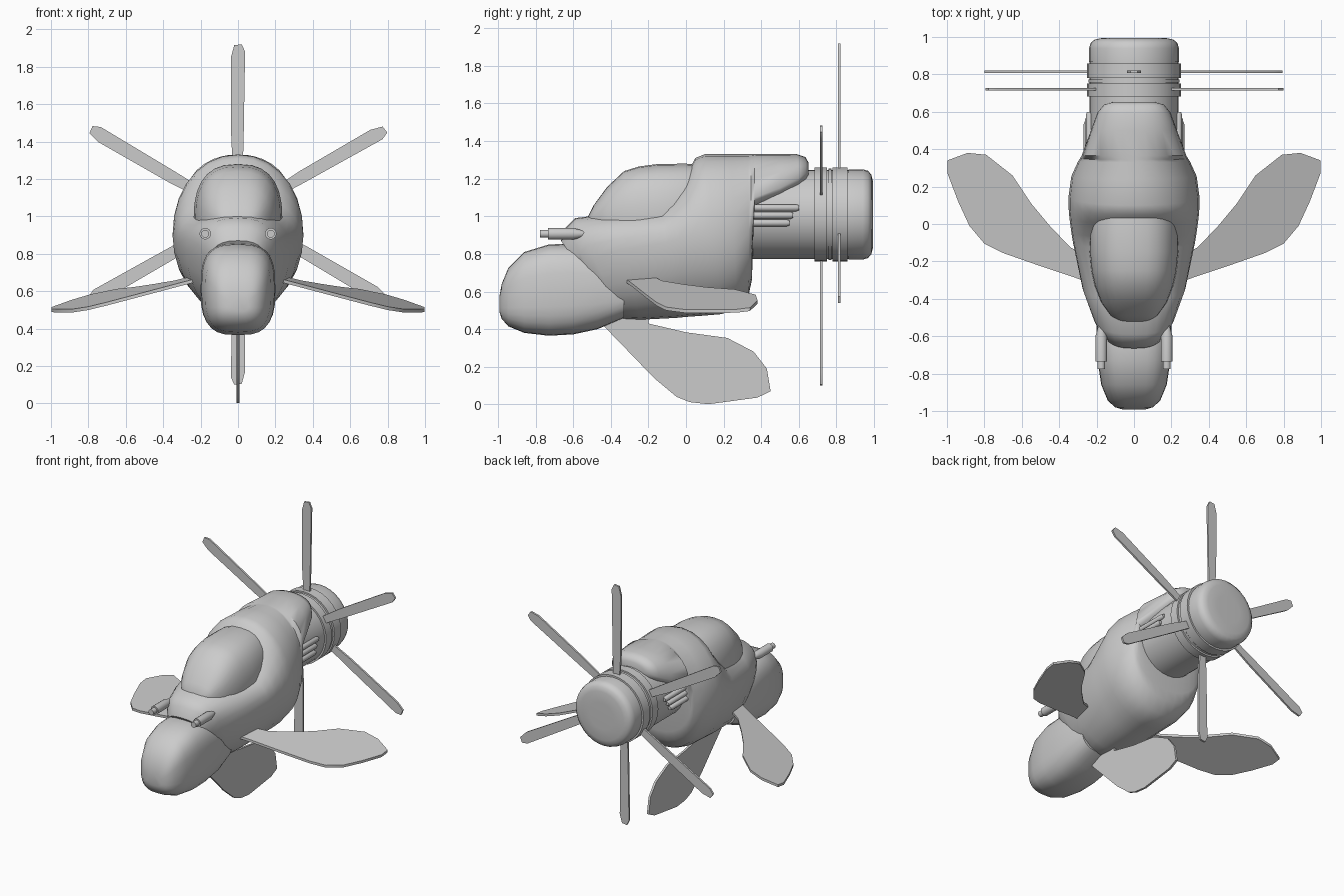
import bpy, bmesh
from math import sin, cos, pi, radians, copysign
from mathutils import Vector


def make(name, verts, faces, angle=35):
    me = bpy.data.meshes.new(name)
    me.from_pydata(verts, [], faces)
    bm = bmesh.new()
    bm.from_mesh(me)
    bmesh.ops.recalc_face_normals(bm, faces=bm.faces)
    bm.to_mesh(me)
    bm.free()
    me.shade_smooth()
    me.set_sharp_from_angle(angle=radians(angle))
    ob = bpy.data.objects.new(name, me)
    bpy.context.collection.objects.link(ob)
    return ob


def skin(name, rings, angle=35):
    """Join rings of equal point count and cap both ends."""
    n = len(rings[0])
    verts = [p for r in rings for p in r]
    faces = [(i * n + j, i * n + (j + 1) % n, (i + 1) * n + (j + 1) % n, (i + 1) * n + j)
             for i in range(len(rings) - 1) for j in range(n)]
    faces += [tuple(range(n)), tuple(range(len(verts) - n, len(verts)))]
    return make(name, verts, faces, angle)


def oval(yt, zt, yb, zb, w, zm, nt, nb, seg=28):
    """Cross-section that may lean: top at (yt, zt), bottom at (yb, zb)."""
    pts = []
    for k in range(seg):
        c, s = cos(2 * pi * k / seg), sin(2 * pi * k / seg)
        n = nt if s > 0 else nb
        x = w * copysign(abs(c) ** (2 / n), c)
        h = abs(s) ** (2 / n)
        z = zm + (zt - zm) * h if s > 0 else zm - (zm - zb) * h
        pts.append((x, yb + (yt - yb) * (z - zb) / (zt - zb), z))
    return pts


def lathe(name, profile, x=0, z=1.01, seg=32):
    """Turn a (y, radius) profile about an axis along y."""
    return skin(name, [[(x + r * cos(2 * pi * k / seg), y, z + r * sin(2 * pi * k / seg))
                        for k in range(seg)] for y, r in profile])


def slab(name, points, thick):
    """Flat plate from an outline, thickened along a vector."""
    t = Vector(thick) / 2
    return skin(name, [[Vector(p) - t for p in points], [Vector(p) + t for p in points]])


# Main body with raised spine behind the cockpit
body = [(-.665, .87, -.41, .51, .16, .72, 2.6, 2.4),
        (-.64, .94, -.38, .475, .19, .74, 2.6, 2.3),
        (-.59, .99, -.34, .455, .215, .78, 2.6, 2.2),
        (-.40, 1.015, -.24, .45, .275, .82, 2.5, 2.1),
        (-.13, 1.045, -.05, .46, .325, .86, 2.4, 2),
        (-.07, 1.12, 0, .465, .335, .88, 2.2, 2),
        (0, 1.22, .07, .47, .345, .90, 2.1, 2),
        (.05, 1.31, .13, .475, .35, .90, 2.1, 2),
        (.10, 1.33, .19, .48, .35, .90, 2.1, 2),
        (.24, 1.33, .27, .51, .335, .91, 2.1, 2.1),
        (.33, 1.33, .335, .59, .30, .92, 2.1, 2.2),
        (.345, 1.33, .35, .66, .29, .95, 2.1, 2.2),
        (.365, 1.33, .365, 1.03, .28, 1.1, 2.1, 2.2),
        (.50, 1.33, .50, 1.09, .23, 1.15, 2.2, 2.2),
        (.59, 1.33, .60, 1.14, .195, 1.2, 2.3, 2.2),
        (.635, 1.315, .64, 1.17, .16, 1.23, 2.3, 2.2),
        (.652, 1.285, .652, 1.2, .11, 1.24, 2.3, 2.2)]
skin("fuselage", [oval(*s) for s in body], 50)

# Rounded nose pod: y, top, bottom, half width
nose = [(-.992, .575, .49, .06), (-.98, .64, .455, .10), (-.945, .725, .415, .14),
        (-.86, .81, .38, .175), (-.73, .85, .365, .195), (-.6, .855, .372, .20),
        (-.47, .82, .40, .20), (-.33, .75, .46, .18)]
skin("nose_pod", [oval(y, t, y, b, w, (t + b) / 2, 3, 3) for y, t, b, w in nose], 50)

# Cockpit canopy: y, top, half width
canopy = [(-.525, .99, .07), (-.49, 1.06, .125), (-.42, 1.155, .175), (-.33, 1.24, .21),
          (-.25, 1.265, .228), (-.15, 1.278, .238), (0, 1.28, .235), (.1, 1.27, .20)]
skin("canopy", [oval(y, t, y, .9, w, .97, 2.6, 2.6) for y, t, w in canopy], 50)

# Engine drum, spinner cap and propeller rings
lathe("engine", [(.2, .237), (.88, .237)])
lathe("engine_cap", [(.865, .24), (.94, .24), (.968, .232), (.985, .212), (.993, .18), (.995, .1)])
lathe("front_ring", [(.683, .25), (.75, .25)])
lathe("middle_ring", [(.757, .243), (.773, .243)])
lathe("rear_ring", [(.78, .25), (.858, .25)])

# Two counter-facing three-blade propellers
blade = [(-.024, .2), (-.036, .4), (-.038, .84), (-.02, .905),
         (.02, .91), (.038, .87), (.03, .4), (.024, .2)]
for label, y, start in (("front", .72, 180), ("rear", .815, 0)):
    for k in range(3):
        a = radians(start + 120 * k)
        pts = [(u * cos(a) + r * sin(a), y, 1.01 + r * cos(a) - u * sin(a)) for u, r in blade]
        slab(f"{label}_blade_{k + 1}", pts, (0, .014, 0))

# Side wings, guns and exhaust pipes, mirrored
wing = [(.2, -.33), (.32, -.285), (.5, -.225), (.70, -.155), (.80, -.105), (.88, -.01), (.94, .12),
        (.997, .27), (.998, .34), (.89, .38), (.79, .37), (.65, .26), (.55, .11), (.45, -.01),
        (.34, -.125), (.2, -.2)]
for side, sx in (("left", -1), ("right", 1)):
    slab(side + "_wing", [(sx * x, y, .77 - .31 * x + .132 * y) for x, y in wing], (0, 0, .018))
    lathe(side + "_gun", [(-.776, .015), (-.776, .021), (-.735, .021), (-.735, .031), (-.60, .031),
                          (-.53, .012)], sx * .175, .907, 16)
    for k, (z, end) in enumerate(((.965, .55), (1.005, .57), (1.045, .60))):
        lathe(f"{side}_exhaust_{k + 1}", [(.3, .019), (end - .015, .019), (end, .013)],
              sx * (.25 - .006 * k), z, 12)

# Lower tail fin
fin = [(-.46, .44), (-.3, .275), (-.17, .14), (-.05, .04), (.02, .012), (.12, .001), (.38, .036),
       (.45, .07), (.43, .19), (.36, .28), (.22, .353), (0, .383), (-.2, .43), (-.2, .5), (-.4, .5)]
slab("lower_fin", [(0, y, z) for y, z in fin], (.016, 0, 0))
